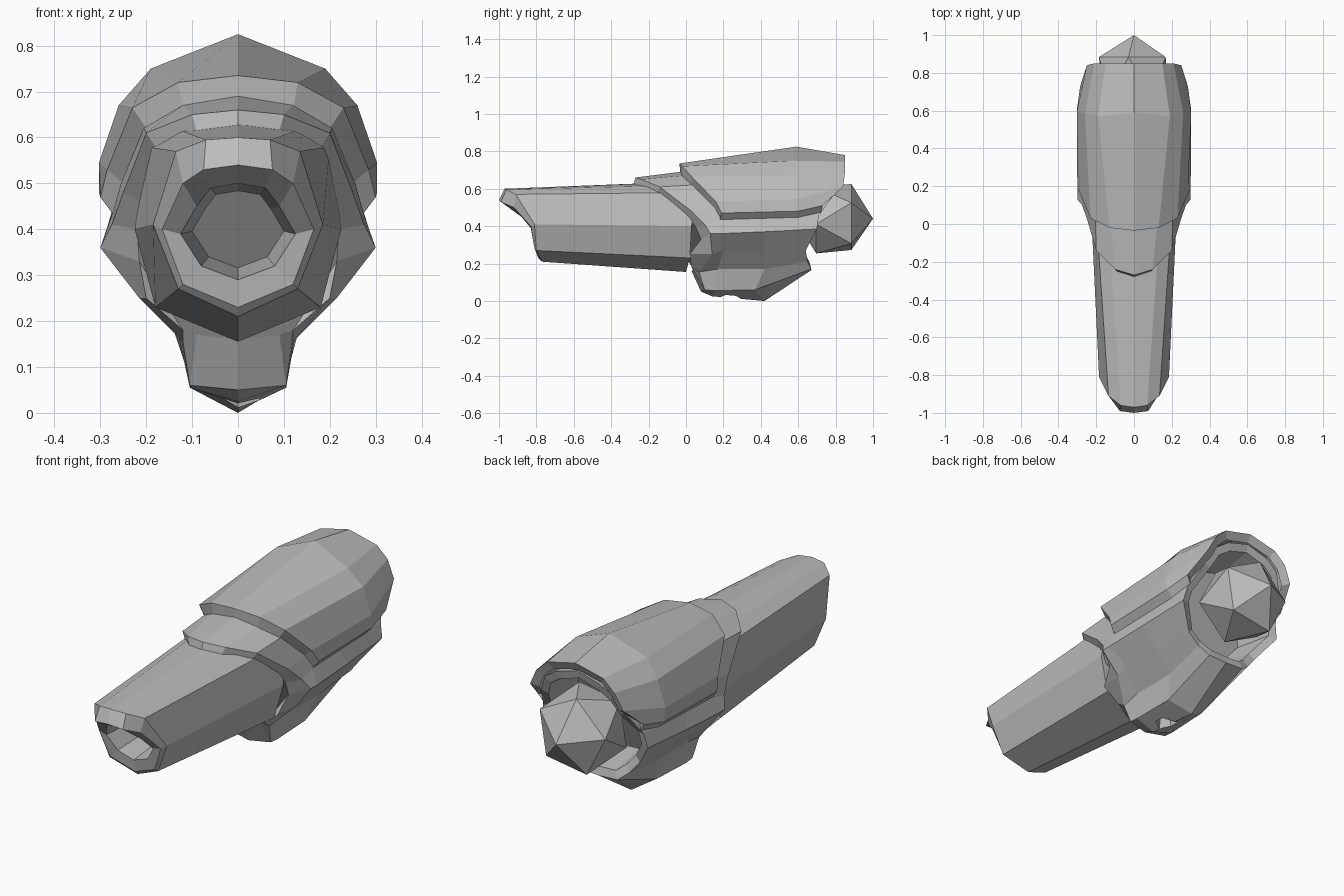
import bpy
import bmesh
from math import radians
from mathutils import Matrix, Vector

default_cube = bpy.data.objects.get("Cube")
if default_cube:
    bpy.data.objects.remove(default_cube, do_unlink=True)

# One plain grey for every part
GREY = (0.5, 0.5, 0.5, 1.0)
grey = bpy.data.materials.new("plain_grey")
grey.use_nodes = True
grey.diffuse_color = GREY
grey.node_tree.nodes["Principled BSDF"].inputs["Base Color"].default_value = GREY


def finish(bm, name):
    """Turn a bmesh into a flat-shaded grey object."""
    mesh = bpy.data.meshes.new(name)
    bm.to_mesh(mesh)
    bm.free()
    mesh.materials.append(grey)
    obj = bpy.data.objects.new(name, mesh)
    bpy.context.scene.collection.objects.link(obj)
    return obj


def ring(*points):
    """Left half of a cross-section, top to bottom, in hundredths of a unit."""
    return [Vector(p) / 100 for p in points]


def blend(first, second, amount):
    return [a.lerp(b, amount) for a, b in zip(first, second)]


def shrink(section, factor, shift, centre_z):
    """Scale a section about its axis and slide it along the arm."""
    return [Vector((p.x * factor, p.y + shift, centre_z + (p.z - centre_z) * factor))
            for p in section]


def mirrored(section):
    """Complete a half section with its mirror image."""
    other = [Vector((-p.x, p.y, p.z)) for p in reversed(section) if p.x > 0.001]
    return section + other


def loft(name, sections, closed=True):
    """Skin a series of half sections; closed tubes also get end caps."""
    bm = bmesh.new()
    loops = []
    for section in sections:
        points = mirrored(section)
        if not closed:
            # start an open shell at one lower edge and finish at the other
            half = len(section)
            points = points[half:] + points[:half]
        loops.append([bm.verts.new(p) for p in points])
    count = len(loops[0])
    for near, far in zip(loops, loops[1:]):
        for i in range(count if closed else count - 1):
            j = (i + 1) % count
            bm.faces.new((near[i], near[j], far[j], far[i]))
    if closed:
        bm.faces.new(loops[0])
        bm.faces.new(loops[-1])
    bmesh.ops.recalc_face_normals(bm, faces=bm.faces[:])
    return finish(bm, name)


# Tapered barrel with a slanted muzzle and a deep bore
barrel_back = ring((0, 5, 64), (14, 5, 62), (20, 5, 58), (22.5, 3, 40), (18, 2, 23), (0, 0, 15.5))
muzzle = ring((0, -97, 60), (7, -96, 59.5), (13.5, -91, 57), (18.5, -81, 41), (13, -80, 27), (0, -77, 21))
lip = ring((0, -100, 54), (7.5, -99, 53), (12, -92, 50), (16.5, -83, 40), (12, -81, 28), (0, -79, 23))
bore = ring((0, -93, 50), (6, -92, 49), (9, -88, 45), (12.5, -83, 39), (8, -81, 32), (0, -80, 29))
loft("barrel", [barrel_back, muzzle, lip, bore, shrink(bore, 0.8, 0.25, 0.42)])

# Main body: the collar half and the underside half of each section
collar_inner = ring((0, -28, 62.5), (9, -25, 61.5), (18, -15, 58), (21, 0, 46), (22, 5, 40))
collar_front = ring((0, -27, 66), (10, -24, 65), (20, -14, 61), (25, 3, 48), (27.5, 10, 41))
collar_back = ring((0, -3, 69), (12, -2, 67), (20.5, 3, 62), (25.5, 14, 50), (27.5, 18, 43))
socket_top = ring((0, 83, 73.5), (12, 83, 70), (18.5, 82, 65.5), (22.5, 79, 57), (27, 71, 45.5))

under_inner = ring((21.5, 8, 33), (20, 2, 25), (12, 3, 18), (9, 4, 17), (0, 3, 16))
under_front = ring((30, 13, 36), (21.5, 14, 25), (12, 7, 15.5), (10.5, 10, 6), (0, 8, 5))
under_step = ring((30, 18, 36), (21.5, 20, 27), (12.5, 17, 17), (10.5, 15, 5.5), (0, 14, 2.5))
under_belly = ring((29.5, 42, 37), (21, 42, 27), (13, 42, 17), (10, 37, 6), (0, 42, 0))
socket_base = ring((28.5, 70, 38.5), (20, 64, 27), (15, 65, 21), (10, 67, 17), (0, 67, 16.5))

socket = socket_top + socket_base
body = loft("body", [
    collar_inner + under_inner,
    collar_front + under_front,
    collar_back + under_step,
    blend(collar_back, socket_top, 0.4) + under_belly,
    socket,
    shrink(socket, 0.86, -0.01, 0.45),
    shrink(socket, 0.75, -0.2, 0.45),
])

# Small opening in the belly
bm = bmesh.new()
bmesh.ops.create_cone(bm, cap_ends=True, segments=6, radius1=0.06, radius2=0.05, depth=0.14,
                      matrix=Matrix.Translation((0, 0.24, 0.01)))
cutter = finish(bm, "belly_cutter")
cutter.hide_render = True
cutter.hide_viewport = True
opening = body.modifiers.new("belly_opening", 'BOOLEAN')
opening.operation = 'DIFFERENCE'
opening.object = cutter

# Upper armour shell wrapped over the body
shell_lip = ring((0, -3, 68), (12, -2, 66), (20, 3, 62), (25, 15, 50), (27, 19, 43), (26, 20, 43))
shell_front = ring((0, -3.5, 73.5), (13, -2, 72), (23, 3, 66.5), (28.5, 16, 53), (30, 19, 47), (27, 18, 43))
shell_peak = ring((0, 59, 82.5), (19, 57, 75), (26, 59, 67), (30.3, 59, 54.5), (30.3, 60, 48), (27, 60, 44.5))
shell_rear = ring((0, 85, 78), (15, 85, 74.5), (21, 85, 69), (25, 84, 61), (28.5, 73, 51), (26, 72, 47))
loft("armour_shell", [shell_lip, shell_front, shell_peak, shell_rear,
                      shrink(shell_rear, 0.86, -0.02, 0.5)], closed=False)

# Faceted ball joint at the rear
bm = bmesh.new()
turn = Matrix.Rotation(radians(-27), 4, 'Y') @ Matrix.Rotation(radians(-90), 4, 'X')
bmesh.ops.create_icosphere(bm, subdivisions=1, radius=0.21,
                           matrix=Matrix.Translation((0, 0.79, 0.44)) @ turn)
finish(bm, "ball_joint")
